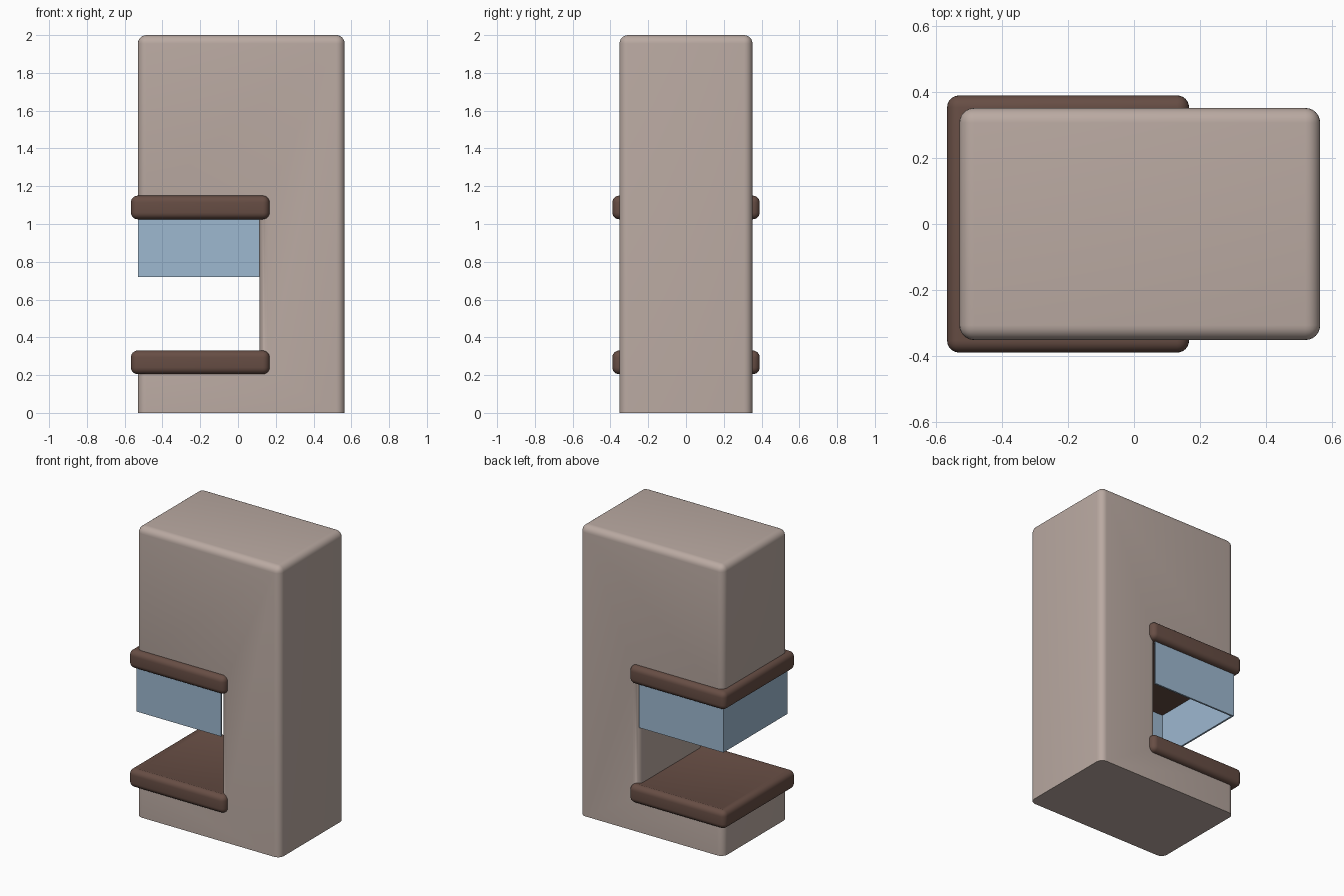
import bpy, bmesh, math
from mathutils import Vector

if "Cube" in bpy.data.objects:
    bpy.data.objects.remove(bpy.data.objects["Cube"])


def material(name, rgb):
    m = bpy.data.materials.new(name)
    m.diffuse_color = (*rgb, 1)
    m.use_nodes = True
    m.node_tree.nodes["Principled BSDF"].inputs["Base Color"].default_value = m.diffuse_color
    return m


BODY = material("warm taupe", (0.49, 0.40, 0.36))
BROWN = material("dark brown", (0.135, 0.075, 0.058))
GLASS = material("pale blue", (0.34, 0.48, 0.63))


def finish(bm, name, mat, smooth=True):
    bmesh.ops.recalc_face_normals(bm, faces=bm.faces)
    me = bpy.data.meshes.new(name)
    bm.to_mesh(me)
    bm.free()
    me.materials.append(mat)
    ob = bpy.data.objects.new(name, me)
    bpy.context.collection.objects.link(ob)
    if smooth:
        bpy.ops.object.select_all(action='DESELECT')
        ob.select_set(True)
        bpy.context.view_layer.objects.active = ob
        bpy.ops.object.shade_smooth_by_angle(angle=math.radians(35))
    return ob


def prism(points, direction):
    """Extrude a closed outline along a direction."""
    bm = bmesh.new()
    face = bm.faces.new([bm.verts.new(p) for p in points])
    ext = bmesh.ops.extrude_face_region(bm, geom=[face], use_keep_orig=True)
    moved = [g for g in ext['geom'] if isinstance(g, bmesh.types.BMVert)]
    bmesh.ops.translate(bm, verts=moved, vec=Vector(direction))
    bmesh.ops.recalc_face_normals(bm, faces=bm.faces)
    return bm


def bevel(bm, edges, width):
    bmesh.ops.bevel(bm, geom=edges, offset=width, offset_type='OFFSET',
                    segments=6, profile=0.5, affect='EDGES', clamp_overlap=True)


# Body: C-shaped tower, rounded everywhere except its base
L, R, N, Y = -0.53, 0.565, 0.115, 0.352
outline = [(L, 0), (R, 0), (R, 2), (L, 2), (L, 1.09), (N, 1.09), (N, 0.27), (L, 0.27)]
bm = prism([(x, -Y, z) for x, z in outline], (0, 2 * Y, 0))


def rounded(e):
    a, b = (v.co for v in e.verts)
    on_base = a.z < 0.001 and b.z < 0.001
    inner_corner = abs(a.x - N) < 0.001 and abs(b.x - N) < 0.001 and abs(a.z - b.z) < 0.001
    return not (on_base or inner_corner)


bevel(bm, [e for e in bm.edges if rounded(e)], 0.045)
finish(bm, "body", BODY)


# Tray and canopy: rounded slabs wrapping the notch
def slab(name, z0, z1, dished):
    x0, x1, y = -0.567, 0.167, 0.39
    bm = prism([(x0, -y, z0), (x1, -y, z0), (x1, y, z0), (x0, y, z0)], (0, 0, z1 - z0))
    bevel(bm, bm.edges[:], 0.036)
    if dished:
        bm.normal_update()
        top = max((f for f in bm.faces if f.normal.z > 0.99), key=lambda f: f.calc_area())
        bmesh.ops.inset_region(bm, faces=[top], thickness=0.03, depth=-0.007)
    finish(bm, name, BROWN)


slab("lower_tray", 0.205, 0.33, True)
slab("upper_canopy", 1.025, 1.15, False)

# Splash guard: three thin walls hanging below the canopy
t, g = 0.012, 0.35
guard = [(N, -g), (L, -g), (L, g), (N, g), (N, g - t), (L + t, g - t), (L + t, t - g), (N, t - g)]
finish(prism([(x, y, 0.72) for x, y in guard], (0, 0, 0.34)), "splash_guard", GLASS, smooth=False)
